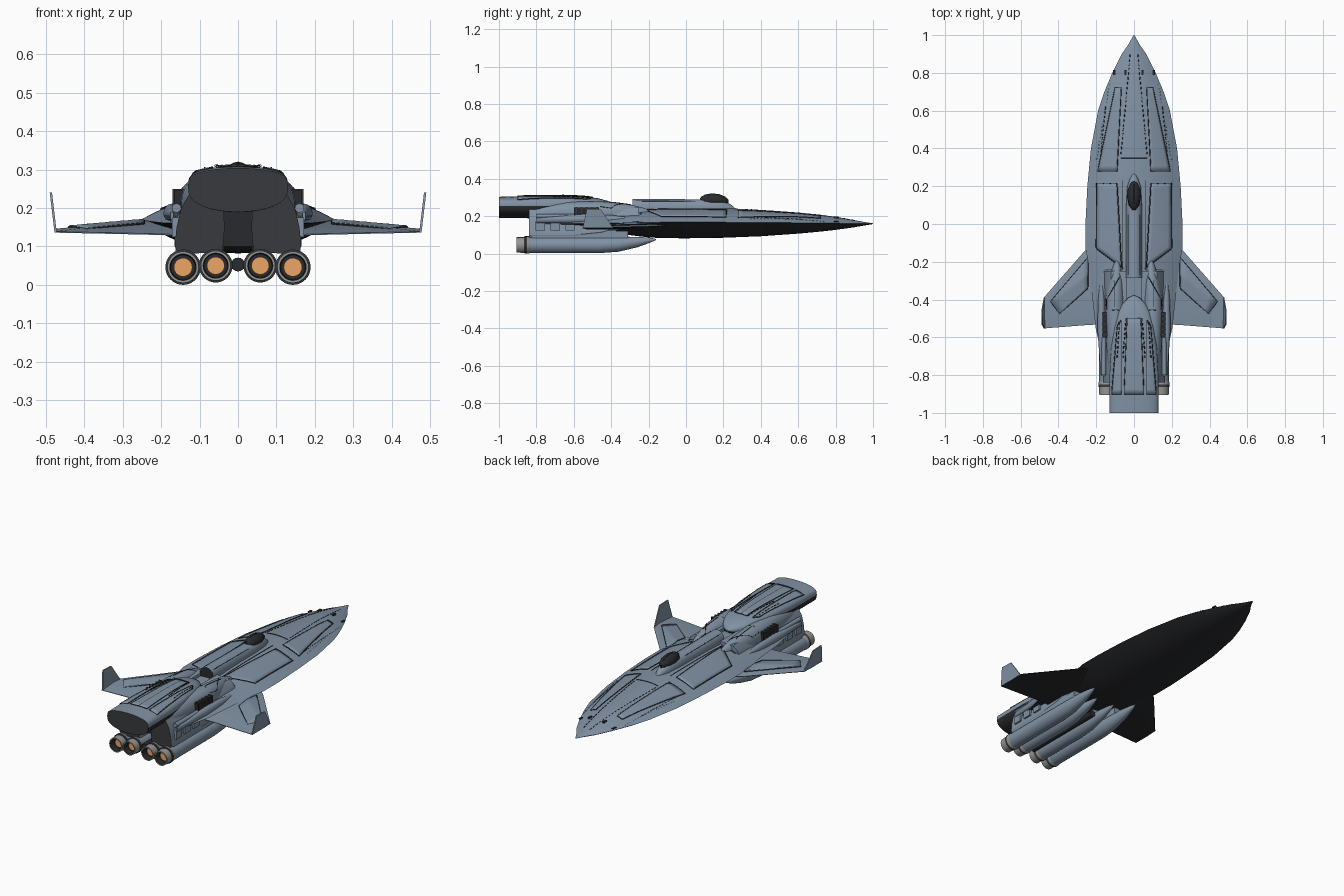
import bpy, math
from mathutils import Vector
from mathutils.bvhtree import BVHTree

if "Cube" in bpy.data.objects:
    bpy.data.objects.remove(bpy.data.objects["Cube"])

def mat(name, r, g, b):
    m = bpy.data.materials.new(name)
    m.diffuse_color = (r, g, b, 1)
    m.use_nodes = True
    m.node_tree.nodes["Principled BSDF"].inputs["Base Color"].default_value = m.diffuse_color
    return m

SLATE = mat("slate", .22, .285, .37)
DARK = mat("dark", .022, .023, .026)
CAP = mat("charcoal", .04, .042, .047)
METAL = mat("metal", .3, .3, .29)
GLOW = mat("glow", .85, .38, .13)
CYAN = mat("cyan", .1, .6, .7)
surf = {}                                   # surfaces that details are laid on

def mesh(name, vs, fs, mats, idx=None, mirror=False):
    me = bpy.data.meshes.new(name)
    me.from_pydata(vs, [], fs)
    for m in mats:
        me.materials.append(m)
    for i, p in enumerate(me.polygons):
        p.material_index = idx[i] if idx else 0
    ob = bpy.data.objects.new(name, me)
    bpy.context.collection.objects.link(ob)
    surf[name] = BVHTree.FromPolygons([Vector(v) for v in vs], fs)
    if mirror:
        ob.modifiers.new("mirror", 'MIRROR')
    return ob

def ring(y, x, w, z, up, dn, eu=1, ed=1, n=32):
    """Cross-section: half width w, height up / depth dn, roundness exponents."""
    out = []
    for i in range(n):
        a = 2 * math.pi * i / n
        s = math.sin(a)
        h = up * s ** eu if s > 1e-6 else (-dn * (-s) ** ed if s < -1e-6 else 0)
        out.append((x + w * math.cos(a), y, z + h))
    return out

def loft(name, rings, top=SLATE, low=None, cap=None, mirror=False, caps=True):
    n = len(rings[0])
    vs = [v for r in rings for v in r]
    fs, idx = [], []
    for k in range(len(rings) - 1):
        for i in range(n):
            j = (i + 1) % n
            fs.append((k*n + i, k*n + j, k*n + n + j, k*n + n + i))
            idx.append(1 if i >= n // 2 else 0)
    if caps:
        fs += [tuple(range(n))[::-1], tuple(range(len(vs) - n, len(vs)))]
        idx += [0, 2]
    return mesh(name, vs, fs, (top, low or top, cap or top), idx, mirror)

def box(name, x0, x1, y0, y1, z0, z1, m=SLATE, mirror=True):
    r = lambda y: [(x1, y, z1), (x0, y, z1), (x0, y, z0), (x1, y, z0)]
    return loft(name, [r(y1), r(y0)], m, mirror=mirror)

def drop(on, x, y):
    hit = surf[on].ray_cast(Vector((x, y, 1)), Vector((0, 0, -1)))[0]
    return hit.z if hit else .16

def lines(name, on, paths, r=.0022, lift=.001, m=DARK):
    """Panel seams draped over a surface, on both sides."""
    cu = bpy.data.curves.new(name, 'CURVE')
    cu.dimensions, cu.bevel_depth, cu.bevel_resolution = '3D', r, 0
    cu.materials.append(m)
    for path in paths:
        pts = []
        for a, b in zip(path, path[1:]):
            n = max(1, int(math.dist(a, b) / .03))
            pts += [(a[0] + (b[0]-a[0])*i/n, a[1] + (b[1]-a[1])*i/n) for i in range(n)]
        pts.append(path[-1])
        for s in (1, -1):
            sp = cu.splines.new('POLY')
            sp.points.add(len(pts) - 1)
            for p, (x, y) in zip(sp.points, pts):
                p.co = (s*x, y, drop(on, x, y) + lift, 1)
    ob = bpy.data.objects.new(name, cu)
    bpy.context.collection.objects.link(ob)

def dashes(a, b, n, fill=.6):
    f = lambda t: (a[0] + (b[0]-a[0])*t, a[1] + (b[1]-a[1])*t)
    return [[f(i / n), f((i + fill) / n)] for i in range(n)]

def panel(name, on, c, h=.004):
    """Raised plate between four corners, with a dark outline."""
    N, M = 6, 16
    vs, fs = [], []
    for j in range(M + 1):
        for i in range(N + 1):
            u, v = i / N, j / M
            x, y = [(c[0][k]*(1-u) + c[1][k]*u)*(1-v) + (c[3][k]*(1-u) + c[2][k]*u)*v for k in (0, 1)]
            vs.append((x, y, drop(on, x, y) + h))
    for j in range(M):
        for i in range(N):
            a = j*(N+1) + i
            fs.append((a, a+N+1, a+N+2, a+1))
    ob = mesh(name, vs, fs, [SLATE], mirror=True)
    so = ob.modifiers.new("thick", 'SOLIDIFY')
    so.thickness, so.offset = .006, -1
    lines(name + "_seam", on, [list(c) + [c[0]]], .003, .002)

# main hull: lens section, dark belly
HULL = [(1, .002, .16, .002, .002), (.95, .03, .16, .01, .01), (.9, .065, .161, .018, .02),
        (.8, .115, .163, .034, .036), (.7, .157, .164, .046, .048), (.6, .19, .165, .055, .058),
        (.4, .228, .166, .068, .073), (.2, .247, .168, .076, .083), (0, .257, .168, .076, .086),
        (-.13, .257, .168, .074, .085), (-.2, .243, .167, .072, .08), (-.35, .225, .165, .07, .06),
        (-.55, .203, .162, .068, .03), (-.75, .16, .16, .066, .006)]
loft("hull", [ring(y, 0, w, z, u, d, 2.1, 2.0, 48) for y, w, z, u, d in HULL], low=DARK)
panel("front_panel", "hull", [(.068, .72), (.1, .72), (.192, .28), (.09, .28)])
panel("mid_panel", "hull", [(.09, .215), (.198, .215), (.2, -.13), (.066, -.23)], .003)
lines("nose_seams", "hull", dashes((.02, .9), (.07, .36), 22) + [[(.07, .35), (0, .35)],
      [(.06, .23), (.06, -.24), (.15, -.24)]])
lines("flank_dashes", "hull", dashes((.15, .62), (.185, .3), 14))
lines("running_lights", "hull", dashes((.13, .74), (.2, .33), 22, .35), .0025, .001, CYAN)
for i, x in enumerate((.045, .105)):       # nose sensors
    box(f"nose_sensor_{i}", x-.006, x+.006, .79, .815, .17, drop("hull", x, .8)+.006, DARK)

# spine and cockpit
SP = [(.275, .003, .005), (.24, .022, .035), (.2, .036, .055), (.1, .042, .062), (-.285, .043, .065)]
loft("spine", [ring(y, 0, w, .228, u, .02, .6) for y, w, u in SP], cap=DARK)
lines("spine_seams", "spine", [[(.03, .05), (.03, -.27)]])
CN = [(.228, .003, .002), (.215, .02, .016), (.18, .034, .031), (.14, .036, .036), (.1, .028, .031), (.075, .01, .014)]
loft("canopy", [ring(y, 0, w, .284, u, .02) for y, w, u in CN], DARK)
lines("canopy_frame", "canopy", [[(0, .21), (0, .08)], [(0, .185), (.028, .185)], [(0, .12), (.028, .12)]], .0025, 0, CAP)

# wings with raised panels and winglets
def wing_ring(x, lead, trail, z0, z1):
    m = lead + (trail - lead) * .35
    return [(x, lead, (z0+z1)/2), (x, m, z1), (x, trail, z0+.003), (x, trail, z0), (x, m, z0), (x, lead, (z0+z1)/2-.002)]
loft("wing", [wing_ring(.15, -.05, -.53, .128, .178), wing_ring(.25, -.13, -.535, .131, .166),
              wing_ring(.478, -.39, -.553, .136, .146)], SLATE, DARK, mirror=True)
panel("wing_panel", "wing", [(.245, -.18), (.44, -.41), (.395, -.475), (.245, -.34)], .006)
wl = [(-.39, .138), (-.455, .237), (-.53, .24), (-.553, .136)]
loft("winglet", [[(.472 + (z-.138)*.12 + t, y, z) for y, z in wl] for t in (0, .006)], mirror=True)

# rear body blocks that carry the engines
def block(y, k):
    p = [(.165, .1), (.16, .15), (.148, .2), (.122, .245), (.04, .25), (.035, .15), (.04, .085), (.155, .08)]
    return [(x, y, .25 - (.25 - z) * k) for x, z in p]
loft("rear_body", [block(-.25, .5), block(-.45, .9), block(-.6, 1), block(-.84, 1)], cap=CAP, mirror=True)
box("center_recess", -.04, .04, -.78, -.4, .1, .24, DARK, False)
loft("keel_pipe", [ring(y, 0, .018, .053, .018, .018, n=16) for y in (-.35, -.85)], DARK)
for i, y in enumerate((-.62, -.7, -.78)):
    box(f"side_hatch_{i}", .14, .172, y-.025, y+.025, .125, .155 + .01*i)

# shoulder nacelles, dark intake grilles and pipes
SH = [(-.17, .09, .003, .003), (-.22, .09, .022, .026), (-.3, .094, .04, .046), (-.38, .1, .05, .056),
      (-.46, .1, .054, .062), (-.64, .095, .052, .062), (-.83, .085, .045, .045)]
loft("shoulder", [ring(y, x, w, .205, u+.012, .02, .8) for y, x, w, u in SH], mirror=True)
lines("shoulder_seams", "shoulder", [[(.07, -.27), (.145, -.4), (.145, -.455), (.08, -.455)],
      [(.105, -.3), (.105, -.44)]])
box("grille", .128, .166, -.6, -.465, .18, .246, DARK)
for i in range(5):
    box(f"grille_fin_{i}", .126, .17, -.59+i*.028, -.583+i*.028, .18, .25, CAP)
loft("side_pipe", [ring(y, .16, .012, .2, .012, .012, n=12) for y in (-.6, -.8)], mirror=True)
loft("side_strake", [ring(y, .172, w, .185, w*1.2, .02) for y, w in
     ((-.25, .002), (-.4, .018), (-.55, .022), (-.8, .004))], mirror=True)

# dorsal pod
POD = [(-.378, .004, .25, .005, .005), (-.39, .03, .25, .018, .015), (-.42, .06, .25, .033, .03), (-.47, .086, .252, .044, .045),
       (-.55, .106, .255, .051, .058), (-.65, .121, .256, .054, .065), (-.8, .13, .256, .053, .067), (-1, .13, .254, .05, .064)]
loft("dorsal_pod", [ring(y, 0, w, z, u, d, .55, .75, 48) for y, w, z, u, d in POD], low=DARK, cap=CAP)
panel("pod_panel", "dorsal_pod", [(.068, -.51), (.088, -.54), (.118, -.9), (.068, -.9)], .003)
panel("pod_center_panel", "dorsal_pod", [(0, -.5), (.035, -.5), (.052, -.9), (0, -.9)], .004)
lines("pod_dashes", "dorsal_pod", dashes((.042, -.5), (.06, -.72), 9) + dashes((.078, -.52), (.09, -.72), 8), .003, .004)

# four engines with nozzles
def engine(tag, x, zc, r, front):
    prof = [(front, .06, .03), (front-.03, .3, .026), (front-.1, .65, .016), (front-.2, .92, .004), (front-.3, 1, 0), (-.84, 1, 0)]
    loft(tag + "_nacelle", [ring(y, x, r*k, zc+dz, r*k, r*k) for y, k, dz in prof], mirror=True)
    def tube(name, pr, m):
        loft(tag + name, [ring(y, x, r*k, zc, r*k, r*k) for y, k in pr], m, mirror=True, caps=False)
    tube("_nozzle", [(-.835, 1), (-.84, 1.05), (-.855, 1.05), (-.86, .97), (-.905, .95), (-.905, .8)], METAL)
    tube("_collar", [(-.85, 1.06), (-.852, 1.07), (-.862, 1.07), (-.864, .9)], CAP)
    tube("_inner", [(-.905, .8), (-.87, .74), (-.87, .5)], DARK)
    loft(tag + "_glow", [ring(y, x, r*.56, zc, r*.56, r*.56) for y in (-.868, -.876)], GLOW, mirror=True)
    box(tag + "_pylon", x-.02, x+.02, -.82, front-.15, zc, .12)
engine("outer_engine", .143, .046, .043, -.16)
engine("inner_engine", .058, .05, .041, -.24)

# smooth shading with crisp edges
bpy.ops.object.select_all(action='DESELECT')
for ob in bpy.context.scene.objects:
    if ob.type == 'MESH':
        ob.select_set(True)
        bpy.context.view_layer.objects.active = ob
bpy.ops.object.shade_smooth_by_angle(angle=math.radians(32))
